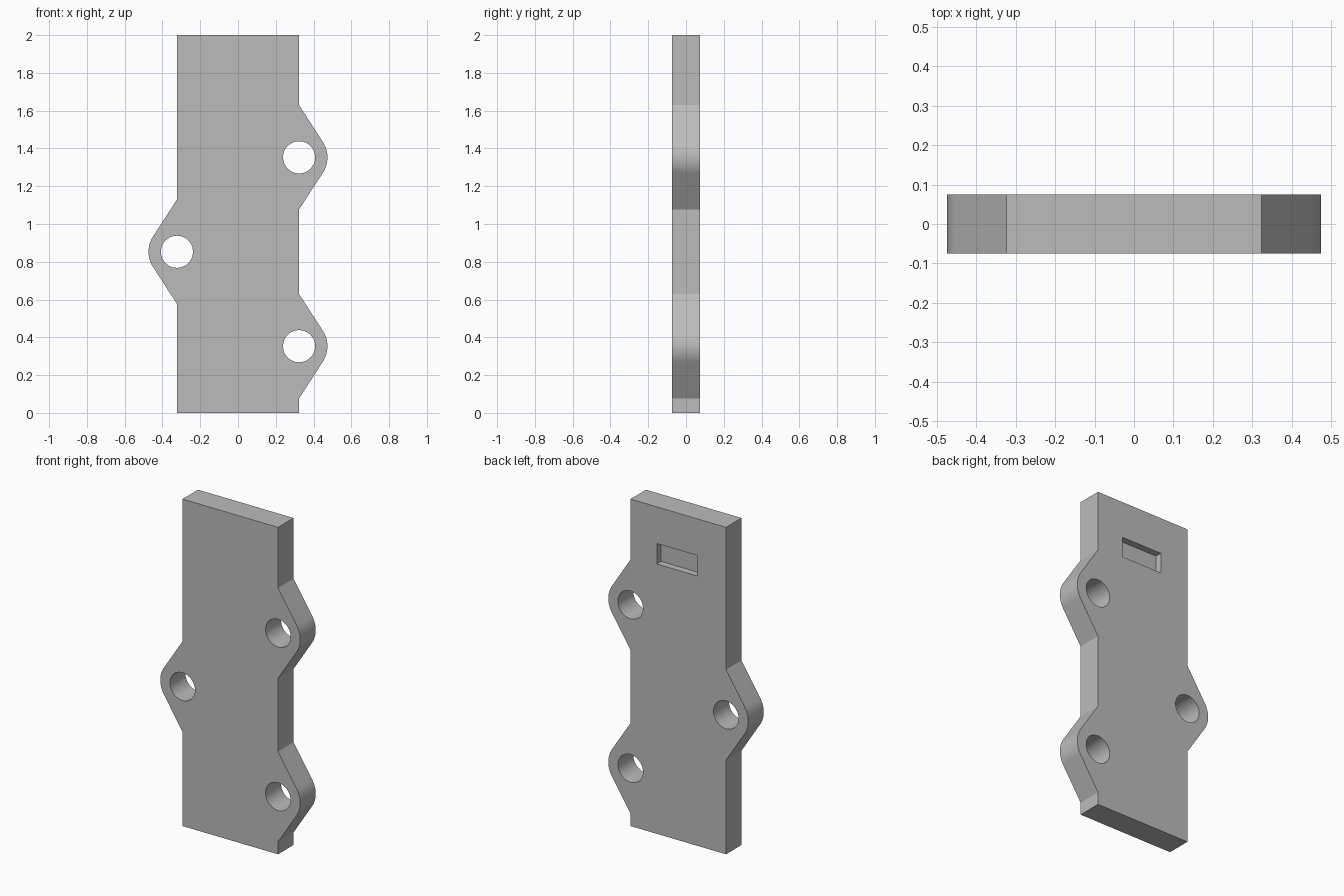
import bpy
import bmesh
from math import sin, cos, acos, pi
from mathutils import Matrix, Vector

cube = bpy.data.objects.get("Cube")
if cube:
    bpy.data.objects.remove(cube, do_unlink=True)

HALF_W, HALF_T, HEIGHT = 0.3235, 0.075, 2.0
EAR_R, EAR_REACH, HOLE_R = 0.15, 0.276, 0.085
RIGHT_EARS, LEFT_EARS = (0.353, 1.353), (0.853,)

grey = bpy.data.materials.new("plain grey")
grey.use_nodes = True
colour = (0.5, 0.5, 0.5, 1)
grey.diffuse_color = colour
grey.node_tree.nodes["Principled BSDF"].inputs["Base Color"].default_value = colour


def make_object(name, bm):
    bmesh.ops.recalc_face_normals(bm, faces=bm.faces)
    mesh = bpy.data.meshes.new(name)
    bm.to_mesh(mesh)
    bm.free()
    obj = bpy.data.objects.new(name, mesh)
    bpy.context.collection.objects.link(obj)
    mesh.materials.append(grey)
    return obj


def ear(side, z, steps=16):
    """Outline of a rounded ear, from its lower root to its upper root."""
    swing = pi / 2 - acos(EAR_R / EAR_REACH)
    arc = [swing * (2 * i / steps - 1) for i in range(steps + 1)]
    points = [(0, -EAR_REACH)]
    points += [(EAR_R * cos(a), EAR_R * sin(a)) for a in arc]
    points += [(0, EAR_REACH)]
    return [(side * (HALF_W + x), z + h) for x, h in points]


# Plate with ears, as one extruded outline
outline = [(-HALF_W, 0), (HALF_W, 0)]
for z in RIGHT_EARS:
    outline += ear(1, z)
outline += [(HALF_W, HEIGHT), (-HALF_W, HEIGHT)]
for z in LEFT_EARS:
    outline += reversed(ear(-1, z))

bm = bmesh.new()
face = bm.faces.new([bm.verts.new((x, -HALF_T, z)) for x, z in outline])
result = bmesh.ops.extrude_face_region(bm, geom=[face])
moved = [v for v in result["geom"] if isinstance(v, bmesh.types.BMVert)]
bmesh.ops.translate(bm, verts=moved, vec=(0, 2 * HALF_T, 0))
plate = make_object("mounting_plate", bm)

# Cutters for the bolt holes and the slot in the back
bm = bmesh.new()
holes = [(HALF_W, z) for z in RIGHT_EARS] + [(-HALF_W, z) for z in LEFT_EARS]
for x, z in holes:
    bmesh.ops.create_cone(
        bm, cap_ends=True, segments=48, radius1=HOLE_R, radius2=HOLE_R, depth=0.5,
        matrix=Matrix.Translation((x, 0, z)) @ Matrix.Rotation(pi / 2, 4, "X"))
slot_depth = 0.042
bmesh.ops.create_cube(
    bm, size=1,
    matrix=Matrix.Translation((0.007, HALF_T, 1.713))
    @ Matrix.Diagonal(Vector((0.276, 2 * slot_depth, 0.125, 1))))
cutter = make_object("hole_cutter", bm)
cutter.hide_render = True

cut = plate.modifiers.new("holes", "BOOLEAN")
cut.operation, cut.solver, cut.object = "DIFFERENCE", "EXACT", cutter

bpy.ops.object.select_all(action="DESELECT")
plate.select_set(True)
bpy.context.view_layer.objects.active = plate
bpy.ops.object.modifier_apply(modifier=cut.name)
bpy.data.objects.remove(cutter, do_unlink=True)
bpy.ops.object.shade_smooth_by_angle(angle=pi / 6)
